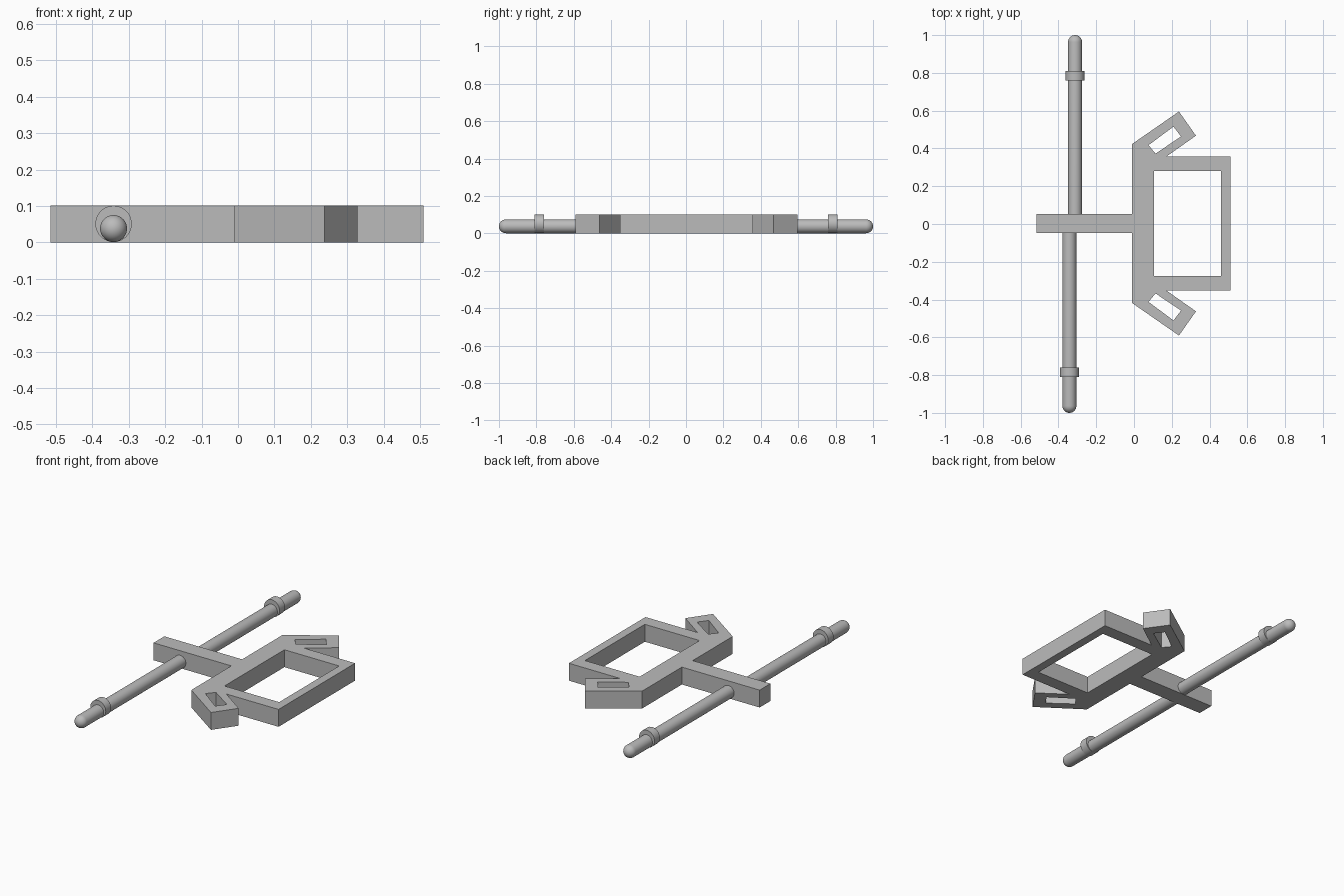
import bpy, bmesh, math
from mathutils import Vector, Matrix

cube = bpy.data.objects.get("Cube")
if cube:
    bpy.data.objects.remove(cube, do_unlink=True)

# single plain grey material
grey = bpy.data.materials.new("plain grey")
grey.use_nodes = True
colour = (0.5, 0.5, 0.5, 1.0)
grey.diffuse_color = colour
grey.node_tree.nodes["Principled BSDF"].inputs["Base Color"].default_value = colour

THICK = 0.102   # height of the flat parts
MID_Y = 0.0025  # mirror line of the frame


def add_object(name, mesh, smooth=False):
    obj = bpy.data.objects.new(name, mesh)
    bpy.context.collection.objects.link(obj)
    mesh.materials.clear()
    mesh.materials.append(grey)
    if smooth:
        bpy.ops.object.select_all(action='DESELECT')
        obj.select_set(True)
        bpy.context.view_layer.objects.active = obj
        bpy.ops.object.shade_smooth_by_angle(angle=math.radians(40))
    return obj


def plate(name, loops):
    """Extrude an outline with holes into a flat plate standing on the ground."""
    curve = bpy.data.curves.new(name, 'CURVE')
    curve.dimensions = '2D'
    curve.fill_mode = 'BOTH'
    curve.extrude = THICK / 2
    for loop in loops:
        spline = curve.splines.new('POLY')
        spline.points.add(len(loop) - 1)
        for point, (x, y) in zip(spline.points, loop):
            point.co = (x, y + MID_Y, 0, 1)
        spline.use_cyclic_u = True
    temp = bpy.data.objects.new(name + " outline", curve)
    bpy.context.collection.objects.link(temp)
    bpy.context.view_layer.update()
    graph = bpy.context.evaluated_depsgraph_get()
    mesh = bpy.data.meshes.new_from_object(temp.evaluated_get(graph))
    bpy.data.objects.remove(temp, do_unlink=True)
    bm = bmesh.new()
    bm.from_mesh(mesh)
    bmesh.ops.remove_doubles(bm, verts=bm.verts, dist=1e-5)
    bmesh.ops.recalc_face_normals(bm, faces=bm.faces)
    bmesh.ops.translate(bm, verts=bm.verts, vec=(0, 0, THICK / 2))
    for face in bm.faces:
        face.smooth = False
    bm.to_mesh(mesh)
    bm.free()
    return add_object(name, mesh)


def turned(name, profile, x, z):
    """Revolve (radius, y) points around an axis parallel to y."""
    bm = bmesh.new()
    verts = [bm.verts.new((r, y, 0)) for r, y in profile]
    edges = [bm.edges.new(pair) for pair in zip(verts, verts[1:])]
    bmesh.ops.spin(bm, geom=verts + edges, cent=(0, 0, 0), axis=(0, 1, 0),
                   angle=math.tau, steps=40)
    bmesh.ops.remove_doubles(bm, verts=bm.verts, dist=1e-5)
    bmesh.ops.recalc_face_normals(bm, faces=bm.faces)
    bmesh.ops.translate(bm, verts=bm.verts, vec=(x, 0, z))
    mesh = bpy.data.meshes.new(name)
    bm.to_mesh(mesh)
    bm.free()
    return add_object(name, mesh, smooth=True)


def mirrored(loop):
    return [(x, -y) for x, y in reversed(loop)]


# frame with two angled side loops, each with a slot
half = [(0.51, 0.355), (0.172, 0.355), (0.328, 0.465), (0.238, 0.593), (-0.01, 0.421)]
slot = [(0.077, 0.415), (0.209, 0.513), (0.249, 0.461), (0.114, 0.37)]
window = [(0.46, 0.278), (0.105, 0.278)]
plate("frame", [half + mirrored(half), window + mirrored(window), slot, mirrored(slot)])

# stem
plate("stem", [[(-0.515, -0.05), (-0.01, -0.05), (-0.01, 0.05), (-0.515, 0.05)]])

# round-ended rods with collars, one to each side of the stem
R = 0.037
for label, side, x in (("back", 1, -0.312), ("front", -1, -0.342)):
    cap = [(R * math.cos(a), side * (1 - R + R * math.sin(a)))
           for a in (math.pi / 2 * i / 10 for i in range(11))]
    turned(label + "_rod", [(0, 0), (R, 0)] + cap, x, R + 0.001)
    near, far = side * 0.759, side * 0.809
    turned(label + "_collar", [(0, near), (0.05, near), (0.05, far), (0, far)], x, 0.051)
